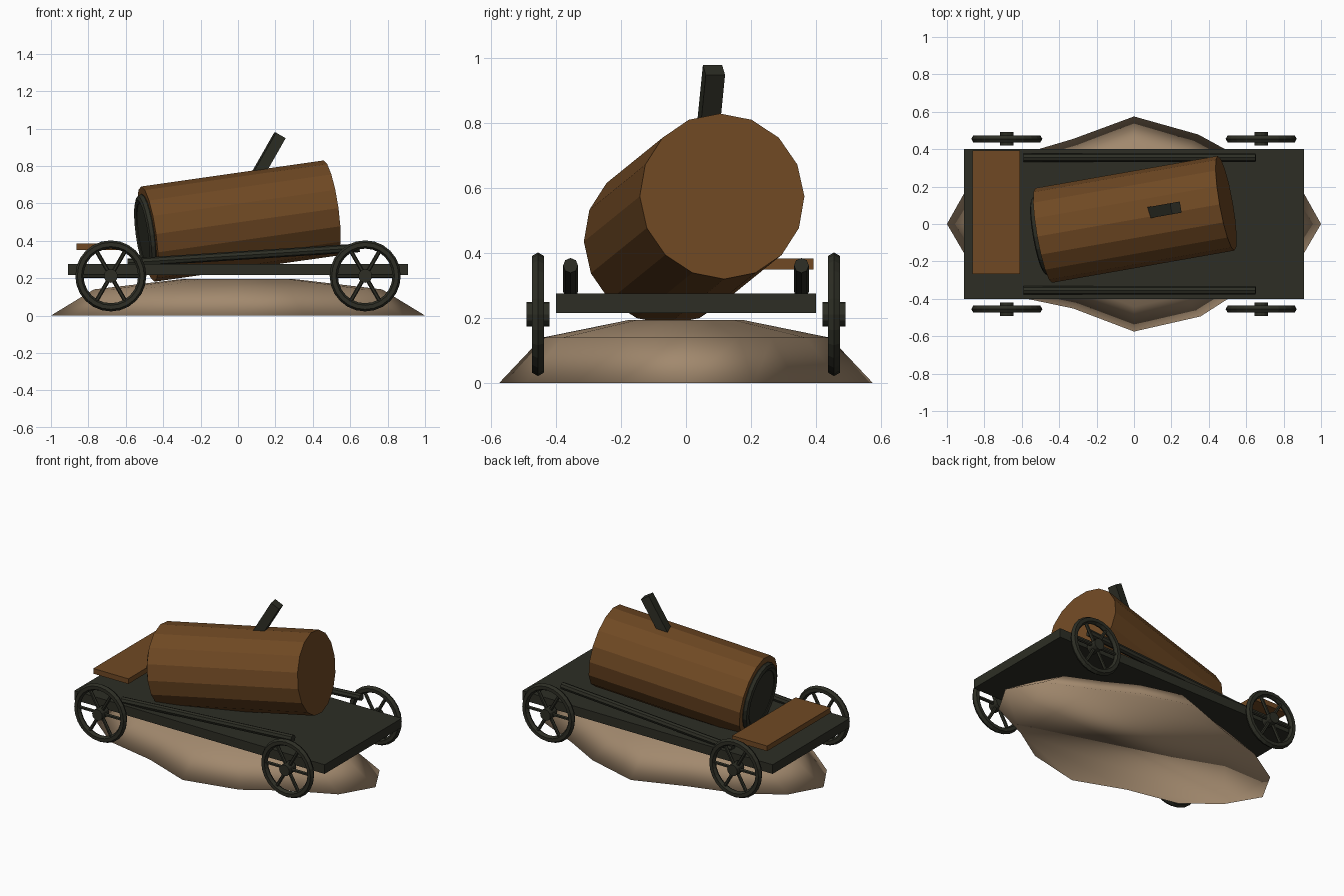
import bpy, bmesh, math
from mathutils import Vector, Matrix

if "Cube" in bpy.data.objects:
    bpy.data.objects.remove(bpy.data.objects["Cube"])


def material(name, rgb):
    m = bpy.data.materials.new(name)
    m.diffuse_color = (*rgb, 1)
    m.use_nodes = True
    m.node_tree.nodes["Principled BSDF"].inputs["Base Color"].default_value = m.diffuse_color
    return m


WOOD = material("brown wood", (0.16, 0.066, 0.017))
IRON = material("dark iron", (0.026, 0.027, 0.018))
EARTH = material("pale earth", (0.36, 0.25, 0.155))


def finish(name, bm, mat, smooth=False):
    bmesh.ops.recalc_face_normals(bm, faces=bm.faces)
    mesh = bpy.data.meshes.new(name)
    bm.to_mesh(mesh)
    bm.free()
    mesh.materials.append(mat)
    for p in mesh.polygons:
        p.use_smooth = smooth
    ob = bpy.data.objects.new(name, mesh)
    bpy.context.collection.objects.link(ob)
    return ob


def add_box(bm, size, matrix):
    bmesh.ops.create_cube(bm, size=1, matrix=matrix @ Matrix.Diagonal((*size, 1)))


def add_rod(bm, a, b, r, n):
    a, b = Vector(a), Vector(b)
    d = b - a
    m = Matrix.Translation((a + b) / 2) @ d.to_track_quat('Z', 'Y').to_matrix().to_4x4()
    bmesh.ops.create_cone(bm, cap_ends=True, segments=n, radius1=r, radius2=r, depth=d.length, matrix=m)


def add_ring(bm, major, minor, n, k, matrix):
    rows = []
    for i in range(n):
        a = 2 * math.pi * i / n
        row = []
        for j in range(k):
            t = 2 * math.pi * j / k
            r = major + minor * math.cos(t)
            row.append(bm.verts.new(matrix @ Vector((r * math.cos(a), r * math.sin(a), minor * math.sin(t)))))
        rows.append(row)
    for i in range(n):
        p, q = rows[i], rows[(i + 1) % n]
        for j in range(k):
            bm.faces.new((p[j], q[j], q[(j + 1) % k], p[(j + 1) % k]))


# earth mound: uneven rings rising to a low crown
RADII = [1, .955, .84, .9, 1, .855, .895, .955, 1, .95, .937, .85, 1, .93, .84, .95]
bm = bmesh.new()
rings = []
for scale, z in ((1, 0), (0.77, 0.14), (0.3, 0.195)):
    rings.append([bm.verts.new((scale * r * math.cos(i * math.pi / 8),
                                0.575 * scale * r * math.sin(i * math.pi / 8), z))
                  for i, r in enumerate(RADII)])
crown = bm.verts.new((0, 0, 0.195))
for i in range(16):
    j = (i + 1) % 16
    for lo, hi in zip(rings, rings[1:]):
        bm.faces.new((lo[i], lo[j], hi[j], hi[i]))
    bm.faces.new((rings[2][i], rings[2][j], crown))
bm.faces.new(rings[0][::-1])
finish("mound", bm, EARTH, True)

# cart deck and raised board
for name, size, pos, mat in (("deck", (1.82, 0.8, 0.06), (0, 0, 0.246), IRON),
                             ("board", (0.255, 0.66, 0.034), (-0.737, 0.062, 0.367), WOOD)):
    bm = bmesh.new()
    add_box(bm, size, Matrix.Translation(pos))
    finish(name, bm, mat)

# sloping side rails
for side, s in (("left", 1), ("right", -1)):
    bm = bmesh.new()
    add_rod(bm, (-0.59, s * 0.355, 0.282), (0.65, s * 0.355, 0.362), 0.023, 8)
    finish("rail_" + side, bm, IRON)

# spoked wheels with hubs
for x in (-0.68, 0.68):
    for y in (-0.455, 0.455):
        c = Vector((x, y, 0.212))
        bm = bmesh.new()
        add_ring(bm, 0.168, 0.022, 24, 6, Matrix.Translation(c) @ Matrix.Rotation(math.pi / 2, 4, 'X'))
        add_rod(bm, c - Vector((0, 0.036, 0)), c + Vector((0, 0.036, 0)), 0.037, 12)
        for i in range(6):
            a = i * math.pi / 3
            add_rod(bm, c, c + 0.16 * Vector((math.cos(a), 0, math.sin(a))), 0.011, 6)
        finish("wheel", bm, IRON)

# tilted barrel
tilt = Matrix.Translation((0.005, 0.025, 0.505)) @ Matrix.Rotation(math.radians(10), 4, 'Z') \
    @ Matrix.Rotation(math.radians(-8), 4, 'Y')
along = Matrix.Rotation(math.pi / 2, 4, 'Y')
bm = bmesh.new()
bmesh.ops.create_cone(bm, cap_ends=True, segments=16, radius1=0.257, radius2=0.257, depth=1.0, matrix=tilt @ along)
finish("barrel", bm, WOOD)

# iron ring and plate on the barrel's end
bm = bmesh.new()
end = tilt @ Matrix.Translation((-0.505, 0, 0)) @ along
add_ring(bm, 0.19, 0.027, 20, 8, end)
bmesh.ops.create_cone(bm, cap_ends=True, segments=20, radius1=0.19, radius2=0.19, depth=0.03, matrix=end)
finish("barrel_end_plate", bm, IRON)

# leaning post on top of the barrel
bm = bmesh.new()
lean = Matrix.Rotation(math.radians(10), 4, 'Z') @ Matrix.Rotation(math.radians(30), 4, 'Y')
add_box(bm, (0.06, 0.06, 0.3), Matrix.Translation((0.224, 0.086, 0.963)) @ lean @ Matrix.Translation((0, 0, -0.15)))
finish("post", bm, IRON)
